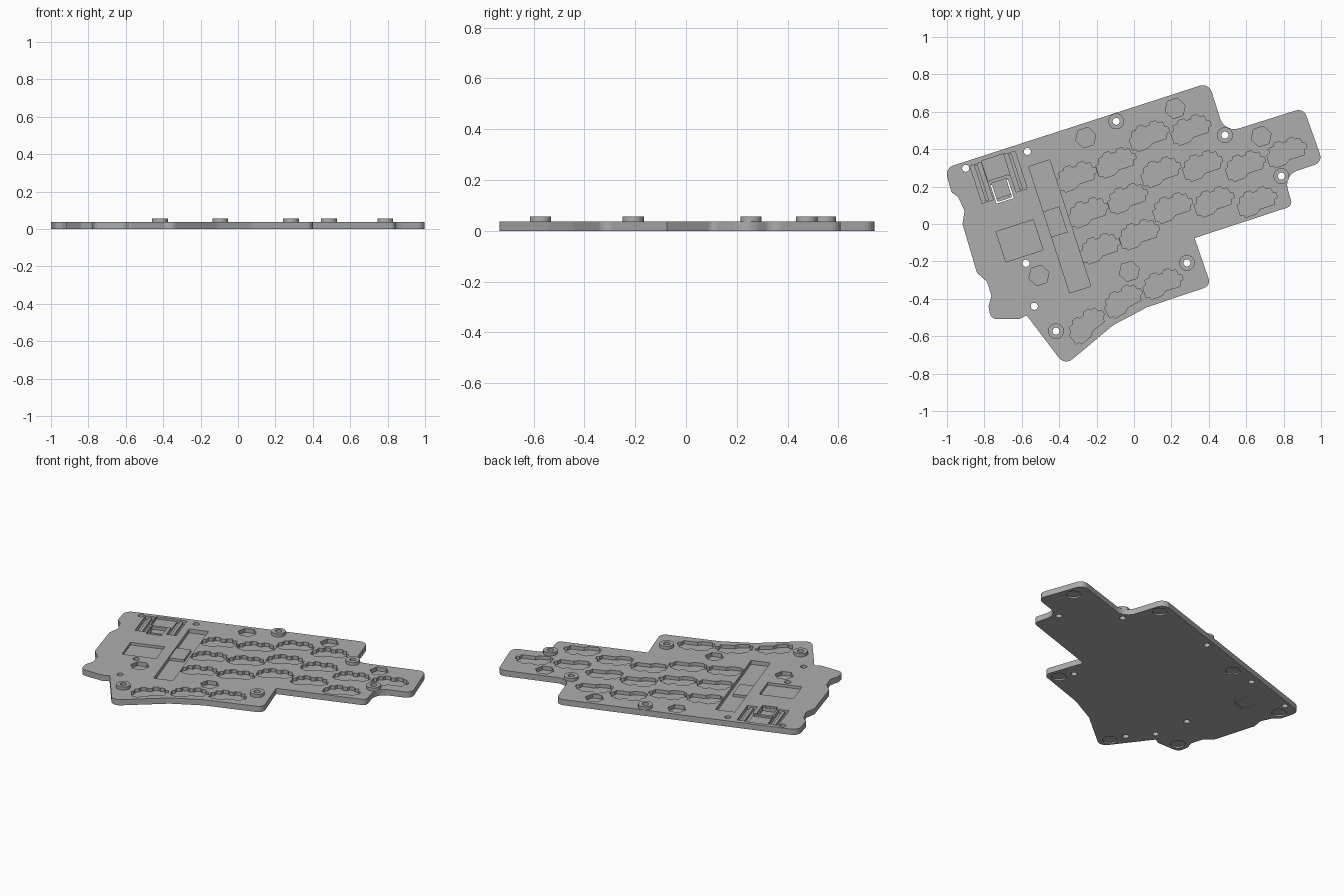
import bpy, math
from mathutils import Vector, Matrix

TILT = math.radians(18)
TOP = 0.037
if "Cube" in bpy.data.objects:
    bpy.data.objects.remove(bpy.data.objects["Cube"])

grey = bpy.data.materials.new("plain grey")
grey.use_nodes = True
grey.diffuse_color = (0.42, 0.42, 0.42, 1)
grey.node_tree.nodes["Principled BSDF"].inputs["Base Color"].default_value = grey.diffuse_color


def prism(name, pts, z0, z1, centre=(0, 0), angle=0.0):
    """Extrude a 2D outline between two heights, turned and moved into place."""
    turn = Matrix.Rotation(angle, 2)
    flat = [turn @ Vector(p) + Vector(centre) for p in pts]
    n = len(flat)
    if sum(flat[i - 1].cross(flat[i]) for i in range(n)) < 0:
        flat.reverse()
    verts = [(*p, z) for z in (z0, z1) for p in flat]
    faces = [list(range(n))[::-1], list(range(n, 2 * n))]
    faces += [[i, (i + 1) % n, n + (i + 1) % n, n + i] for i in range(n)]
    mesh = bpy.data.meshes.new(name)
    mesh.from_pydata(verts, [], faces)
    mesh.materials.append(grey)
    ob = bpy.data.objects.new(name, mesh)
    bpy.context.scene.collection.objects.link(ob)
    return ob


def rect(w, h):
    return [(-w / 2, -h / 2), (w / 2, -h / 2), (w / 2, h / 2), (-w / 2, h / 2)]


def ngon(r, n=24):
    return [(r * math.cos(2 * math.pi * i / n), r * math.sin(2 * math.pi * i / n)) for i in range(n)]


def rounded(corners, steps=6):
    """Replace each (x, y, radius) corner with a curve."""
    out = []
    for i, (x, y, r) in enumerate(corners):
        p = Vector((x, y))
        a = Vector(corners[i - 1][:2]) - p
        b = Vector(corners[(i + 1) % len(corners)][:2]) - p
        half = a.angle(b) / 2
        cut = min(r / math.tan(half), a.length * 0.45, b.length * 0.45)
        if cut < 0.001:
            out.append(p)
            continue
        r = cut * math.tan(half)
        mid = p + (a.normalized() + b.normalized()).normalized() * (r / math.sin(half))
        start, end = p + a.normalized() * cut - mid, p + b.normalized() * cut - mid
        sweep = start.angle_signed(end)
        out += [mid + Matrix.Rotation(-sweep * k / steps, 2) @ start for k in range(steps + 1)]
    return out


def carve(target, cutters):
    """Subtract all cutters, bake the result and discard the cutters."""
    for c in cutters:
        c.hide_render = True
        m = target.modifiers.new("cut", 'BOOLEAN')
        m.operation, m.solver, m.object = 'DIFFERENCE', 'EXACT', c
    bpy.context.view_layer.update()
    mesh = bpy.data.meshes.new_from_object(target.evaluated_get(bpy.context.evaluated_depsgraph_get()))
    target.modifiers.clear()
    target.data = mesh
    for c in cutters:
        bpy.data.objects.remove(c)


# Base plate outline
plate = prism("base_plate", rounded([
    (-1.012, .298, .05), (.4, .755, .05), (.485, .487, .08), (.907, .62, .045),
    (1.01, .33, .045), (.8, .262, .09), (.848, .097, .03), (.324, -.075, 0),
    (.412, -.33, .04), (.072, -.444, .15), (-.11, -.54, .15), (-.37, -.757, .05),
    (-.575, -.487, .01), (-.61, -.508, .03), (-.765, -.508, .04), (-.778, -.44, .03),
    (-.762, -.385, .02), (-.785, -.31, .02), (-.84, -.26, .02), (-.917, 0, .02),
    (-.906, .07, .02), (-.94, .144, .02), (-.976, .17, .02)]), 0, TOP)

cuts = []


def pocket(pts, floor, centre, angle=TILT, top=TOP + 0.02):
    cuts.append(prism("cutter", pts, floor, top, centre, angle))


# Key socket pockets: (first centre of each column, number of keys)
socket = [(-.109, -.045), (-.109, .015), (-.092, .02), (-.085, .048), (-.06, .05), (-.05, .066),
          (-.02, .066), (-.01, .052), (.015, .052), (.025, .066), (.055, .066), (.063, .05),
          (.088, .048), (.092, .02), (.109, .015), (.109, -.012), (.092, -.016), (.082, -.042),
          (.0, -.042), (-.025, -.06), (-.085, -.062), (-.09, -.047)]
columns = [(-.305, .255, 3), (-.095, .33, 3), (.083, .472, 3), (.305, .505, 3),
           (.597, .312, 2), (.818, .385, 1)]
down = Vector((math.sin(TILT), -math.cos(TILT))) * 0.202
for x, y, count in columns:
    for k in range(count):
        pocket(socket, 0.015, Vector((x, y)) + down * k)
for x, y, deg in [(-.25, -.54, 38), (-.055, -.41, 28), (.155, -.318, 18)]:
    pocket(socket, 0.015, (x, y), math.radians(deg))

# Hexagonal pockets
for c in [(-.258, .462), (.22, .618), (.68, .468), (-.025, -.253), (-.508, -.275)]:
    pocket(ngon(.056, 6), 0.012, c)

# Battery pocket, long controller slot with a shallower step
pocket(rect(.209, .17), 0.02, (-.612, -.09))
pocket(rect(.118, .71), 0.012, (-.397, -.013))

# Connector bay, its rails and the slit around the spring tongue
pocket(rect(.13, .12), 0.022, (-.735, .30))
pocket(rect(.062, .21), 0.012, (-.815, .22))
pocket(rect(.062, .21), 0.012, (-.633, .28))
pocket(rect(.09, .1), 0.015, (-.71, .195))
for dx, dy, w, h in [(-.045, 0, .008, .1), (.045, 0, .008, .1), (0, -.05, .098, .008)]:
    offset = Matrix.Rotation(TILT, 2) @ Vector((dx, dy))
    pocket(rect(w, h), -0.01, Vector((-.705, .175)) + offset)

# Screw holes through the plate, with wider mouths underneath
bosses = [(-.417, -.573), (.283, -.208), (.788, .256), (.486, .475), (-.095, .549)]
for c in bosses + [(-.9, .298), (-.57, .388), (-.578, -.21), (-.533, -.44)]:
    pocket(ngon(.019), -0.01, c)

# Round foot recesses underneath
for c in [(.88, .5), (.367, .67), (-.405, .415), (-.926, .215), (-.708, -.446),
          (-.373, -.665), (.33, -.29)]:
    pocket(ngon(.043), -0.01, c, 0, 0.009)

carve(plate, cuts)

# Raised screw bosses
for i, c in enumerate(bosses):
    boss = prism(f"screw_boss_{i + 1}", ngon(.042, 32), TOP - 0.004, 0.057, c)
    carve(boss, [prism("cutter", ngon(.019), 0, 0.1, c, TILT)])

# Step in the slot, rail ridges and tongue nub
prism("slot_step", rect(.092, .145), 0.011, 0.028, (-.421, .011), TILT)
for side, c in (("right", (-.815, .22)), ("left", (-.633, .28))):
    prism(f"{side}_rail_ridge", rect(.018, .2), 0.011, 0.03, c, TILT)
prism("bay_crossbar", rect(.11, .018), 0.014, 0.033, (-.722, .24), TILT)
prism("tongue_nub", rect(.04, .02), 0.014, 0.034, (-.692, .14), TILT)
